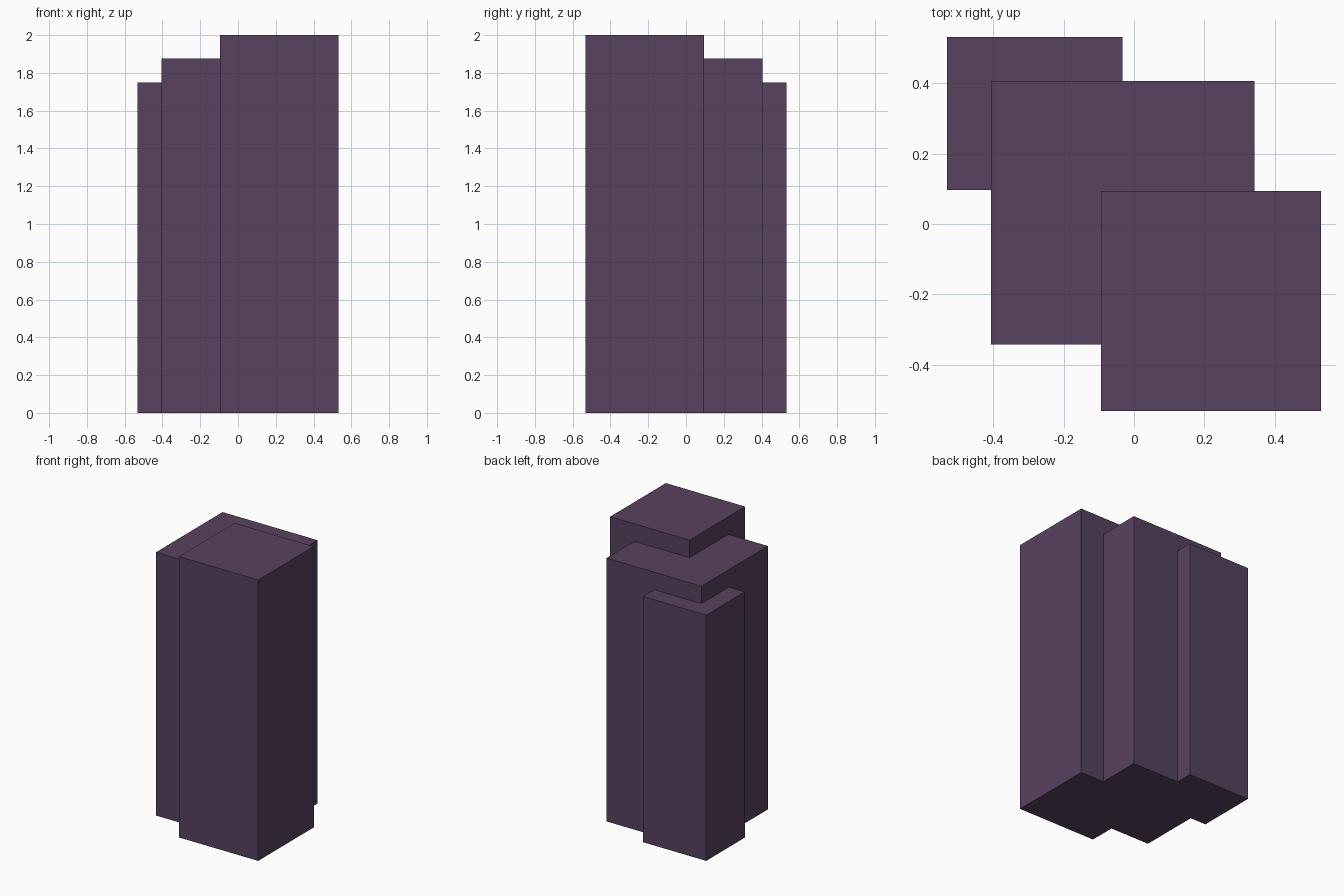
import bpy
import bmesh
from mathutils import Vector

if "Cube" in bpy.data.objects:
    bpy.data.objects.remove(bpy.data.objects["Cube"])

# Single flat dusky purple
mat = bpy.data.materials.new("dusky purple")
mat.diffuse_color = (0.095, 0.054, 0.112, 1.0)
mat.use_nodes = True
mat.node_tree.nodes["Principled BSDF"].inputs["Base Color"].default_value = mat.diffuse_color


def tower(name, x0, x1, y0, y1, height):
    """Box standing on the ground, given its footprint and height."""
    bm = bmesh.new()
    bmesh.ops.create_cube(bm, size=1.0)
    bmesh.ops.scale(bm, vec=Vector((x1 - x0, y1 - y0, height)), verts=bm.verts)
    bmesh.ops.translate(bm, vec=Vector(((x0 + x1) / 2, (y0 + y1) / 2, height / 2)),
                        verts=bm.verts)
    mesh = bpy.data.meshes.new(name)
    bm.to_mesh(mesh)
    bm.free()
    mesh.materials.append(mat)
    obj = bpy.data.objects.new(name, mesh)
    bpy.context.collection.objects.link(obj)
    return obj


# Three overlapping blocks stepping down toward the back left
tower("tall_front_block", -0.094, 0.531, -0.531, 0.094, 2.0)
tower("middle_block", -0.406, 0.342, -0.342, 0.406, 1.875)
tower("low_back_block", -0.531, -0.033, 0.096, 0.531, 1.75)
